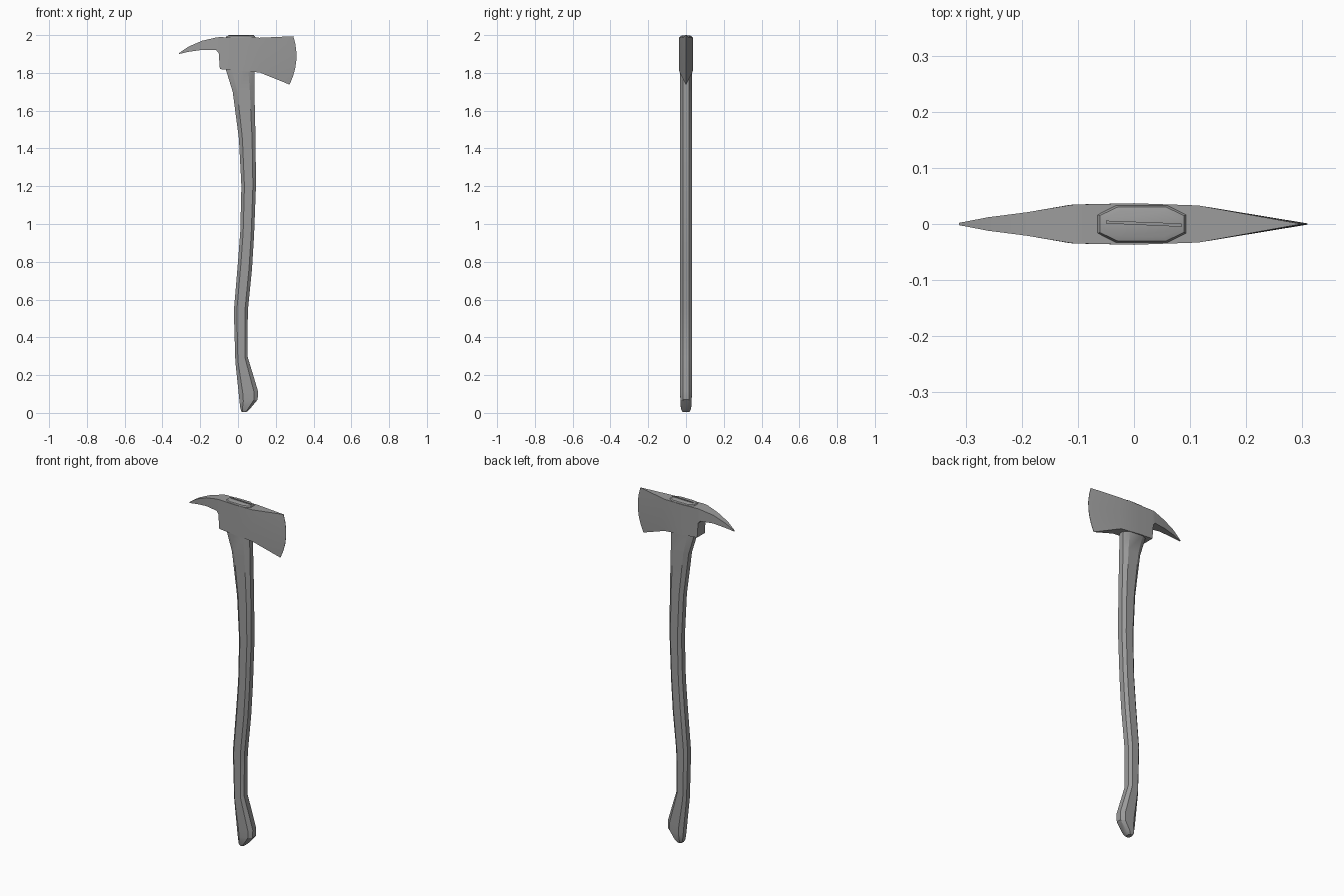
import bpy, bmesh, math

if "Cube" in bpy.data.objects:
    bpy.data.objects.remove(bpy.data.objects["Cube"])

grey = bpy.data.materials.new("dark_grey")
grey.diffuse_color = (.33, .33, .33, 1)
grey.use_nodes = True
grey.node_tree.nodes["Principled BSDF"].inputs["Base Color"].default_value = grey.diffuse_color


def finish(name, bm, angle):
    bmesh.ops.recalc_face_normals(bm, faces=bm.faces[:])
    mesh = bpy.data.meshes.new(name)
    bm.to_mesh(mesh)
    bm.free()
    mesh.materials.append(grey)
    ob = bpy.data.objects.new(name, mesh)
    bpy.context.collection.objects.link(ob)
    bpy.ops.object.select_all(action='DESELECT')
    ob.select_set(True)
    bpy.context.view_layer.objects.active = ob
    bpy.ops.object.shade_smooth_by_angle(angle=math.radians(angle))
    return ob


def loft(name, rings, angle):
    """Skin closed rings of equal point count and cap both ends."""
    bm = bmesh.new()
    loops = [[bm.verts.new(p) for p in ring] for ring in rings]
    n = len(loops[0])
    for a, b in zip(loops, loops[1:]):
        for i in range(n):
            j = (i + 1) % n
            bm.faces.new((a[i], a[j], b[j], b[i]))
    bm.faces.new(loops[0])
    bm.faces.new(loops[-1])
    return finish(name, bm, angle)


def octagon(xl, zl, xr, zr, hy):
    """Chamfered section spanning left point to right point."""
    shape = [(0, -.5), (.21, -1), (.79, -1), (1, -.5),
             (1, .5), (.79, 1), (.21, 1), (0, .5)]
    return [(xl + (xr - xl) * u, hy * v, zl + (zr - zl) * u) for u, v in shape]


# handle: left x, left z, right x, right z, half depth
stations = [
    (.020, .005, .045, .005, .018),
    (.013, .020, .062, .020, .027),
    (.008, .060, .104, .070, .030),
    (.004, .100, .106, .115, .031),
    (-.014, .270, .050, .300, .031),
    (-.022, .540, .052, .540, .031),
    (.000, .800, .074, .760, .031),
    (.012, .960, .085, .940, .031),
    (.018, 1.20, .095, 1.20, .031),
    (.005, 1.45, .093, 1.45, .031),
    (-.028, 1.70, .087, 1.70, .031),
    (-.065, 1.82, .086, 1.82, .032),
    (-.065, 1.988, .093, 1.988, .033),
    (-.061, 1.994, .089, 1.994, .030),
    (-.052, 1.997, .080, 1.997, .022),
]
loft("handle", [octagon(*s) for s in stations], 28)

# axe head: top x, top z, bottom x, bottom z, half depth, bulge of edge
columns = [
    (-.312, 1.905, -.312, 1.900, .002, 0),
    (-.260, 1.940, -.260, 1.912, .012, 0),
    (-.190, 1.970, -.190, 1.922, .021, 0),
    (-.112, 1.988, -.115, 1.920, .034, 0),
    (-.100, 1.989, -.102, 1.905, .035, 0),
    (-.090, 1.989, -.096, 1.820, .035, 0),
    (.000, 1.987, .000, 1.812, .037, 0),
    (.115, 1.986, .115, 1.802, .033, 0),
    (.293, 1.994, .273, 1.738, .001, .026),
]


def head_ring(xt, zt, xb, zb, hy, bulge):
    side = []
    for k in range(7):
        t = k / 6
        side.append((xt + (xb - xt) * t + bulge * 4 * t * (1 - t),
                     zt + (zb - zt) * t))
    return ([(x, -hy, z) for x, z in side] +
            [(x, hy, z) for x, z in reversed(side)])


loft("axe_head", [head_ring(*c) for c in columns], 25)

# wedge driven into the top of the handle
loft("wedge", [[(-.05, .001, z), (.085, -.005, z), (.085, .001, z), (-.05, .006, z)]
               for z in (1.97, 2.001)], 30)
